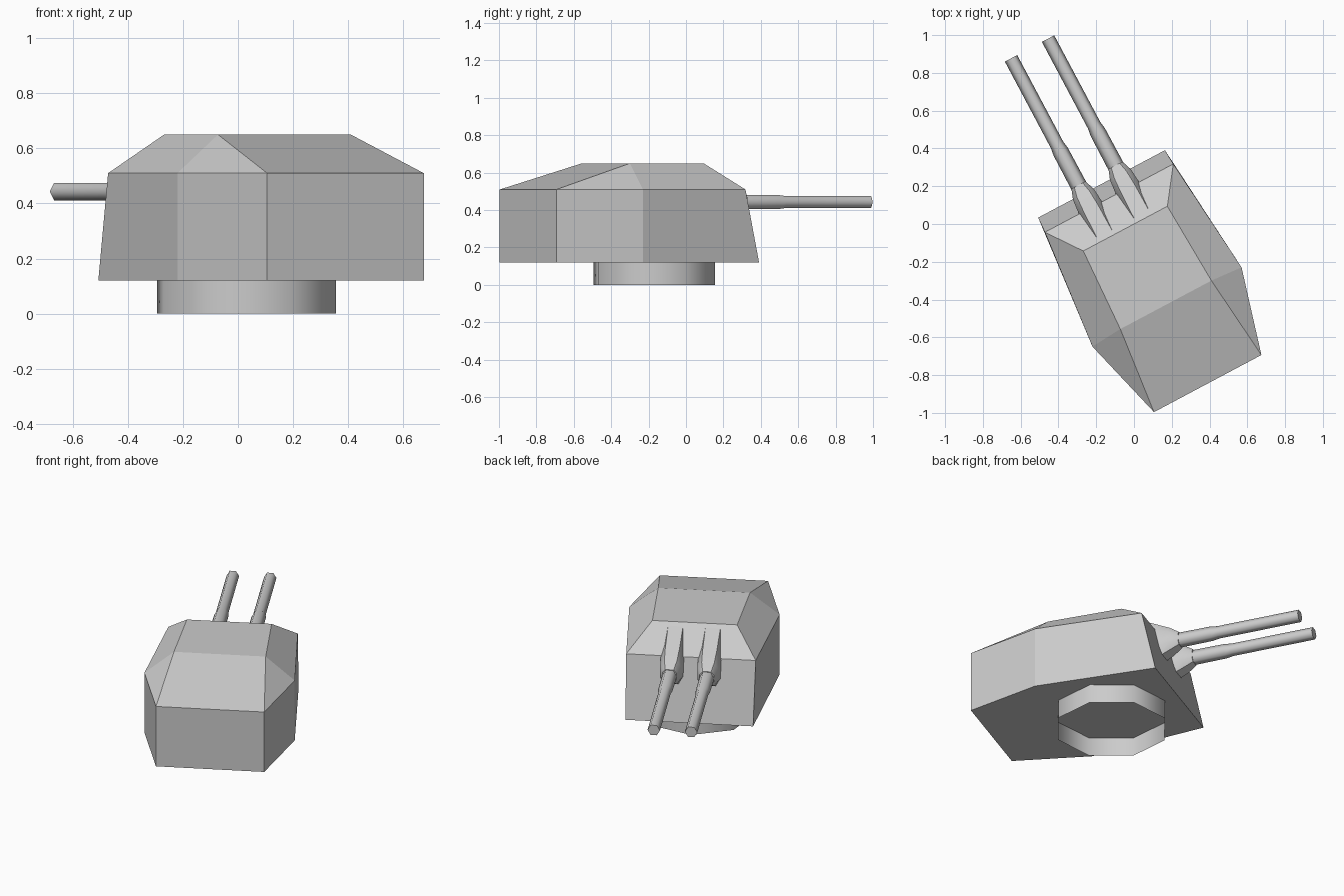
import bpy, bmesh, math
from mathutils import Matrix

if "Cube" in bpy.data.objects:
    bpy.data.objects.remove(bpy.data.objects["Cube"])

# Whole turret is trained 28 degrees about the vertical; local +y is the gun direction
TURN = Matrix.Rotation(math.radians(28), 4, 'Z') @ Matrix.Translation((-0.052, 0, 0))


def finish(name, bm, smooth=None):
    bmesh.ops.recalc_face_normals(bm, faces=bm.faces)
    me = bpy.data.meshes.new(name)
    bm.to_mesh(me)
    bm.free()
    ob = bpy.data.objects.new(name, me)
    bpy.context.collection.objects.link(ob)
    ob.matrix_world = TURN
    if smooth:
        bpy.ops.object.select_all(action='DESELECT')
        ob.select_set(True)
        bpy.context.view_layer.objects.active = ob
        bpy.ops.object.shade_smooth_by_angle(angle=math.radians(smooth))
    return ob


def loft(name, rings, caps=True, smooth=None):
    bm = bmesh.new()
    vs = [[bm.verts.new(p) for p in ring] for ring in rings]
    n = len(rings[0])
    for a, b in zip(vs, vs[1:]):
        for i in range(n):
            j = (i + 1) % n
            bm.faces.new((a[i], a[j], b[j], b[i]))
    if caps:
        bm.faces.new(vs[0])
        bm.faces.new(vs[-1])
    return finish(name, bm, smooth)


def outline(half, z):
    # mirror right-hand (x, y) points into a closed outline
    return [(x, y, z) for x, y in half] + [(-x, y, z) for x, y in reversed(half)]


# Armoured house: floor outline, shoulder outline, four-cornered roof
bm = bmesh.new()
floor = [bm.verts.new(p) for p in outline([(.38, .268), (.447, -.47), (.322, -.929)], .12)]
wall = [bm.verts.new(p) for p in outline([(.385, .183), (.447, -.47), (.322, -.929)], .51)]
roof = [bm.verts.new(p) for p in outline([(.252, 0), (.273, -.457)], .65)]
for i in range(6):
    j = (i + 1) % 6
    bm.faces.new((floor[i], floor[j], wall[j], wall[i]))
bm.faces.new(floor)
bm.faces.new(roof)
bm.faces.new((wall[0], wall[1], roof[1], roof[0]))
bm.faces.new((wall[1], wall[2], roof[1]))
bm.faces.new((wall[2], wall[3], roof[2], roof[1]))
bm.faces.new((wall[3], wall[4], roof[2]))
bm.faces.new((wall[4], wall[5], roof[3], roof[2]))
bm.faces.new((wall[5], wall[0], roof[0], roof[3]))
finish("turret_house", bm)

# Octagonal base ring, open at the bottom
ring = [(.34 * math.cos(k * math.pi / 4), -.164 + .34 * math.sin(k * math.pi / 4)) for k in range(8)]
loft("base_ring", [[(x, y, z) for x, y in ring] for z in (0, .12)], caps=False, smooth=50)

# Twin guns with their mantlets
GUN_Z = .443
SECTION = [(1, .5), (.6, 1), (-.6, 1), (-1, .5), (-1, -.5), (-.6, -1), (.6, -1), (1, -.5)]
MANTLET = [(0, .075, .2), (.18, .07, .115), (.265, .062, .075), (.32, .042, .042)]
BARREL = [(.2, .045), (.52, .043), (.56, .037), (1.08, .037)]
for side, s in (("left", -1), ("right", 1)):
    cx = s * .111
    loft(side + "_mantlet",
         [[(cx + rx * u, y, GUN_Z + rz * v) for u, v in SECTION] for y, rx, rz in MANTLET], smooth=40)
    loft(side + "_barrel",
         [[(cx + r * math.cos(k * math.pi / 3), y, GUN_Z + r * math.sin(k * math.pi / 3))
           for k in range(6)] for y, r in BARREL], smooth=65)
